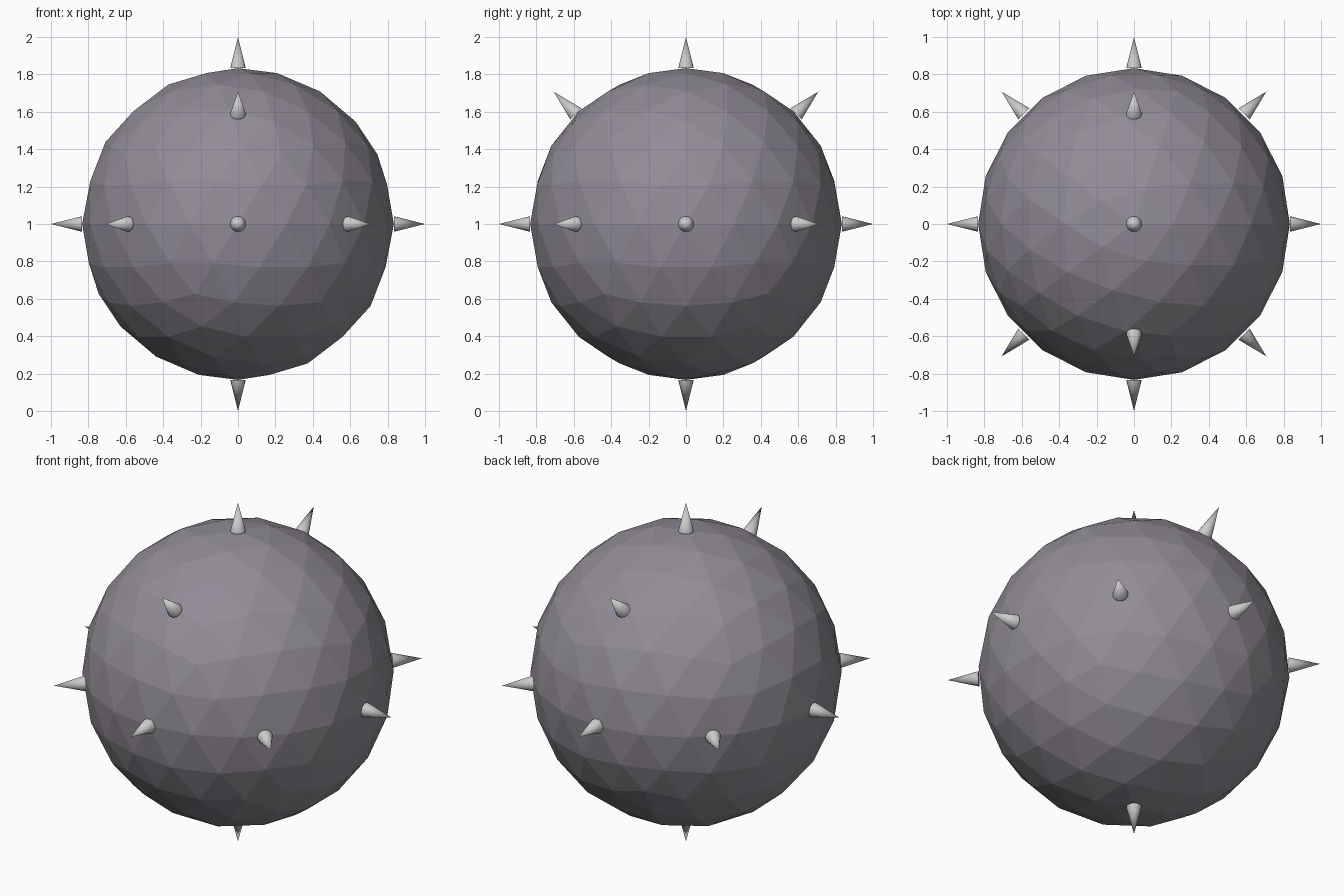
import bpy
from math import radians
from mathutils import Vector

if "Cube" in bpy.data.objects:
    bpy.data.objects.remove(bpy.data.objects["Cube"])

RADIUS = 1 / 1.2          # body radius; spike tips reach 1.0
CENTRE = Vector((0, 0, 1))


def material(name, color):
    mat = bpy.data.materials.new(name)
    mat.diffuse_color = (*color, 1)
    mat.use_nodes = True
    mat.node_tree.nodes["Principled BSDF"].inputs["Base Color"].default_value = mat.diffuse_color
    return mat


body_mat = material("dark_grey", (0.29, 0.265, 0.305))
spike_mat = material("light_grey", (0.8, 0.8, 0.8))

# Faceted round body
bpy.ops.mesh.primitive_ico_sphere_add(subdivisions=3, radius=RADIUS, location=CENTRE)
body = bpy.context.object
body.name = "body"
body.data.materials.append(body_mat)


# Cone spike standing on the body and pointing outward
def spike(direction):
    d = Vector(direction).normalized()
    length = 1 - RADIUS
    bpy.ops.mesh.primitive_cone_add(
        vertices=16, radius1=0.0417, radius2=0, depth=length,
        location=CENTRE + d * (RADIUS + length / 2),
        rotation=d.to_track_quat('Z', 'Y').to_euler())
    obj = bpy.context.object
    obj.name = "spike"
    bpy.ops.object.shade_smooth_by_angle(angle=radians(40))
    obj.data.materials.append(spike_mat)


# Spikes: ring of eight round the middle, two poles, front and back upper pair
for x in (-1, 0, 1):
    for y in (-1, 0, 1):
        if x or y:
            spike((x, y, 0))
for s in (-1, 1):
    spike((0, 0, s))
    spike((0, s, 1))
